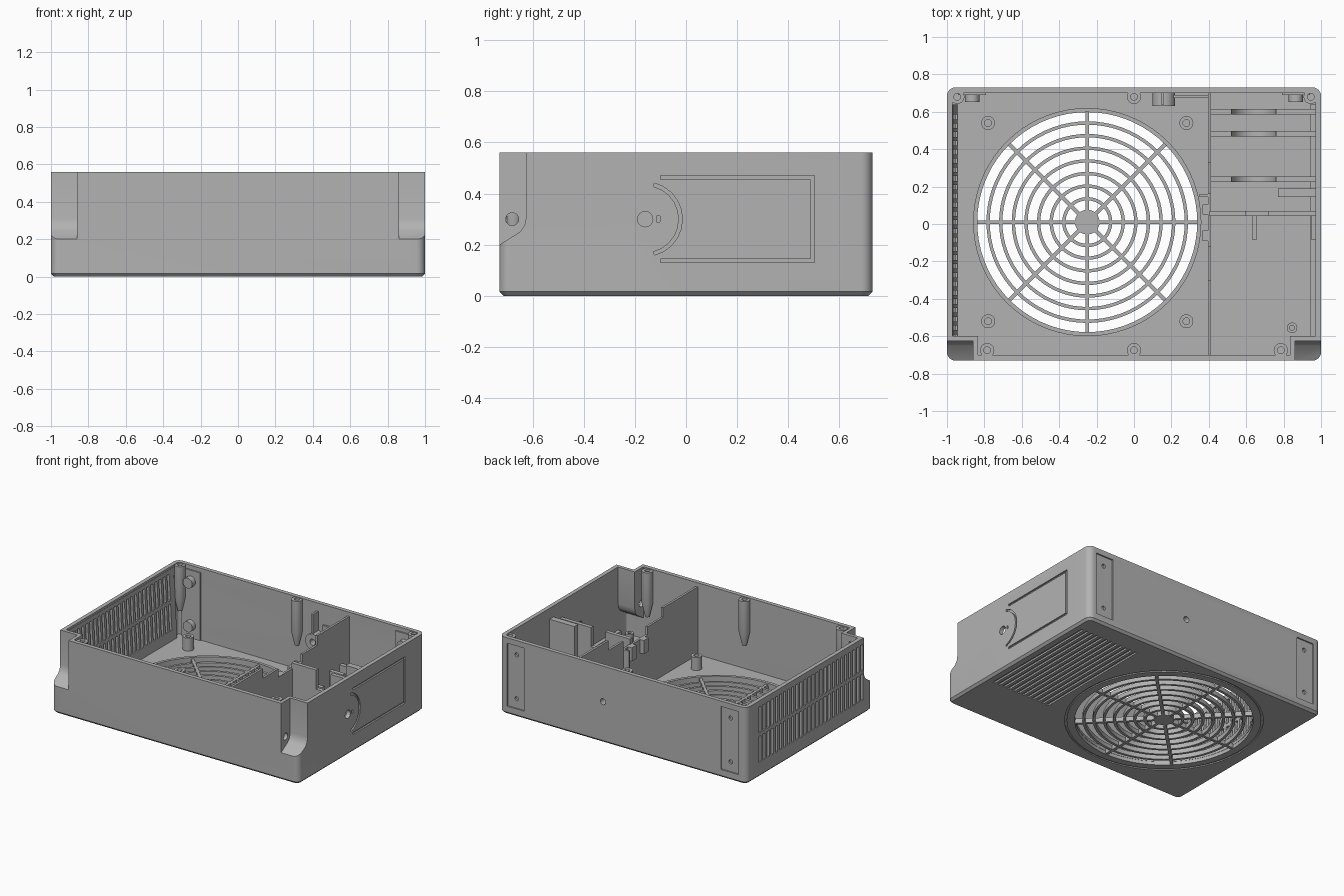
import bpy, bmesh
from math import sin, cos, pi
from mathutils import Matrix, Vector

if "Cube" in bpy.data.objects:
    bpy.data.objects.remove(bpy.data.objects["Cube"], do_unlink=True)

grey = bpy.data.materials.new("plain_grey")
grey.use_nodes = True
grey.diffuse_color = (0.45, 0.45, 0.45, 1)
grey.node_tree.nodes["Principled BSDF"].inputs["Base Color"].default_value = (0.45, 0.45, 0.45, 1)

TOP, FLOOR, WALL = 0.56, 0.035, 0.03
FX, FY = -0.25, 0.01
parts = []


def finish(name, bm, keep=True):
    bmesh.ops.recalc_face_normals(bm, faces=bm.faces)
    me = bpy.data.meshes.new(name)
    bm.to_mesh(me)
    bm.free()
    me.materials.append(grey)
    ob = bpy.data.objects.new(name, me)
    bpy.context.collection.objects.link(ob)
    if keep:
        parts.append(ob)
    return ob


def prism(name, pts, axis, lo, hi, keep=True):
    """Extrude a 2D outline along one axis."""
    bm = bmesh.new()
    place = {"x": lambda a, b, t: (t, a, b), "y": lambda a, b, t: (a, t, b),
             "z": lambda a, b, t: (a, b, t)}[axis]
    ends = [[bm.verts.new(place(a, b, t)) for a, b in pts] for t in (lo, hi)]
    for ring in ends:
        bm.faces.new(ring)
    for i in range(len(pts)):
        j = (i + 1) % len(pts)
        bm.faces.new((ends[0][i], ends[0][j], ends[1][j], ends[1][i]))
    return finish(name, bm, keep)


def box(name, x0, x1, y0, y1, z0, z1, keep=True):
    return prism(name, [(x0, y0), (x1, y0), (x1, y1), (x0, y1)], "z", z0, z1, keep)


def lathe(name, pts, loc, axis="z", closed=False, segs=32, keep=True):
    """Turn an (r, height) profile about an axis; r = 0 ends make caps."""
    bm = bmesh.new()
    loops = [[bm.verts.new((r * cos(2 * pi * k / segs), r * sin(2 * pi * k / segs), h))
              for k in range(segs)] if r else [bm.verts.new((0, 0, h))] for r, h in pts]
    pairs = list(zip(loops, loops[1:])) + ([(loops[-1], loops[0])] if closed else [])
    for a, b in pairs:
        for k in range(segs):
            n = (k + 1) % segs
            quad = [a[k % len(a)], a[n % len(a)], b[n % len(b)], b[k % len(b)]]
            bm.faces.new(list(dict.fromkeys(quad)))
    turn = {"z": Matrix(), "x": Matrix.Rotation(pi / 2, 4, "Y"), "y": Matrix.Rotation(-pi / 2, 4, "X")}[axis]
    bmesh.ops.transform(bm, matrix=Matrix.Translation(loc) @ turn, verts=bm.verts)
    return finish(name, bm, keep)


def rod(name, r, lo, hi, loc, axis="z", segs=32, keep=True):
    return lathe(name, [(0, lo), (r, lo), (r, hi), (0, hi)], loc, axis, segs=segs, keep=keep)


def ring(name, r0, r1, lo, hi, loc, segs=72, keep=True):
    return lathe(name, [(r0, lo), (r1, lo), (r1, hi), (r0, hi)], loc, "z", True, segs, keep)


def cut(target, cutters):
    """Subtract cutters, which are merged into one mesh and then deleted."""
    bm = bmesh.new()
    for c in cutters:
        bm.from_mesh(c.data)
        bpy.data.objects.remove(c, do_unlink=True)
    tool = finish("cutter", bm, False)
    tool.hide_render = True
    mod = target.modifiers.new("cut", "BOOLEAN")
    mod.operation, mod.solver, mod.object = "DIFFERENCE", "EXACT", tool
    bpy.context.view_layer.update()
    me = bpy.data.meshes.new_from_object(target.evaluated_get(bpy.context.evaluated_depsgraph_get()))
    target.modifiers.clear()
    target.data = me
    bpy.data.objects.remove(tool, do_unlink=True)


def rounded(hx, hy, r, n=6):
    return [(sx * (hx - r) + r * cos(a), sy * (hy - r) + r * sin(a))
            for q, (sx, sy) in enumerate([(1, 1), (-1, 1), (-1, -1), (1, -1)])
            for a in [pi / 2 * (q + k / n) for k in range(n + 1)]]


# Outer tray with a chamfered bottom edge
bm = bmesh.new()
levels = [(0.016, 0), (0, 0.016), (0, TOP)]
loops = [[bm.verts.new((x, y, z)) for x, y in rounded(1 - d, 0.73 - d, 0.045 - d)] for d, z in levels]
bm.faces.new(loops[0])
bm.faces.new(loops[-1])
for a, b in zip(loops, loops[1:]):
    for i in range(len(a)):
        j = (i + 1) % len(a)
        bm.faces.new((a[i], a[j], b[j], b[i]))
tray = finish("tray_shell", bm)

# Cavity, kept clear of the stepped front corners
cavity = prism("cavity", rounded(1 - WALL, 0.73 - WALL, 0.02), "z", FLOOR, 0.7, False)


def notch(side, inner, grow):
    pts = [(-0.9, 0.10), (-0.73, 0.20), (-0.65, 0.25), (-0.632, 0.275), (-0.625, 0.31),
           (-0.625, 0.8), (-0.9, 0.8)]
    pts = [(y + grow, z - grow * 0.7) if z < 0.8 else (y + grow * (y > -0.8), z) for y, z in pts]
    return prism("notch", pts, "x", *sorted((side * inner, side * 1.1)), False)


cut(cavity, [notch(s, 0.835, 0.025) for s in (-1, 1)])
cut(tray, [cavity])
cut(tray, [notch(s, 0.86, 0) for s in (-1, 1)])

# Openings: fan, outer ring groove, notch screws, back screws, side dial
cuts = [rod("c", 0.59, -0.1, 0.2, (FX, FY, 0), segs=72, keep=False),
        ring("c", 0.643, 0.657, -0.1, 0.008, (FX, FY, 0), keep=False),
        rod("c", 0.03, -0.1, 0.1, (1, -0.16, 0.3), "x", keep=False),
        box("c", 0.9, 1.1, -0.116, -0.102, 0.288, 0.312, False),
        rod("c", 0.022, -0.15, 0.1, (0.16, 0.73, 0.3), "y", keep=False)]
for s in (-1, 1):
    cuts.append(rod("c", 0.025, -0.04, 0.04, (s * 0.85, -0.68, 0.3), "x", keep=False))
    cuts.append(box("c", s * 0.865 - 0.072, s * 0.865 + 0.072, 0.72, 0.8, 0.06, 0.52, False))
cut(tray, cuts)
cut(tray, [rod("c", 0.015, -0.1, 0.1, (s * 0.865, 0.73, z), "y", 20, False)
           for s in (-1, 1) for z in (0.13, 0.45)])

# Shallow grooves: side label frame with dial arc, and lines under the base
arc = [(-0.16 + r * cos(a), 0.3 + r * sin(a)) for r, sgn in ((0.132, 1), (0.146, -1))
       for a in [sgn * pi * 0.42 * (k / 10 - 1) for k in range(0, 21, 2)]]
G = 0.988
cut(tray, [prism("c", arc, "x", G, 1.1, False),
           prism("c", [(-0.1, 0.455), (0.488, 0.455), (0.488, 0.145), (-0.1, 0.145), (-0.1, 0.13),
                       (0.503, 0.13), (0.503, 0.47), (-0.1, 0.47)], "x", G, 1.1, False)])
cut(tray, [box("c", 0.46 + 0.042 * i, 0.48 + 0.042 * i, -0.33, 0.58, -0.1, 0.012, False)
           for i in range(12)])

# Vent wall with two rows of slots and a sloped inner lining
lining = prism("vent_lining", [(-0.972, FLOOR - 0.005), (-0.94, FLOOR - 0.005), (-0.968, 0.545),
                               (-0.972, 0.545)], "y", -0.6, 0.64)
for ob in (tray, lining):
    cut(ob, [box("c", -1.1, -0.9, -0.615 + 0.047 * i, -0.59 + 0.047 * i, z, z + 0.19, False)
             for i in range(26) for z in (0.11, 0.325)])

# Fan guard
ring("fan_rim", 0.588, 0.61, FLOOR - 0.01, FLOOR + 0.012, (FX, FY, 0))
for i in range(7):
    r = 0.125 + 0.0675 * i
    ring("guard_ring", r - 0.009, r + 0.009, 0.004, FLOOR, (FX, FY, 0))
rod("guard_hub", 0.066, 0.002, FLOOR + 0.002, (FX, FY, 0))
for i in range(4):
    spoke = box("guard_spoke", -0.595, 0.595, -0.01, 0.01, 0.003, FLOOR + 0.001)
    spoke.data.transform(Matrix.Translation((FX, FY, 0)) @ Matrix.Rotation(i * pi / 4, 4, "Z"))


def standoff(name, x, y, r, hole, z0, z1, taper):
    lathe(name, [(0, z0), (r * 0.4 if taper else r, z0), (r, z0 + taper), (r, z1), (hole, z1),
                 (hole, z1 - 0.06), (0, z1 - 0.06)], (x, y, 0))


# Fan mounts and lid screw posts
for x in (-0.78, 0.28):
    for y in (-0.52, 0.54):
        standoff("fan_mount", x, y, 0.037, 0.018, FLOOR - 0.005, 0.13, 0)
standoff("small_mount", 0.845, -0.555, 0.028, 0.013, FLOOR - 0.005, 0.13, 0)
for x, y in [(-0.945, 0.68), (0, 0.68), (0.945, 0.68), (-0.785, -0.675), (0, -0.675), (0.785, -0.675)]:
    standoff("lid_post", x, y, 0.038, 0.018, 0.22, 0.555, 0.1)
    wall_y = 0.705 if y > 0 else -0.705
    lo, hi = sorted((y + (0.025 if y > 0 else -0.025), wall_y))
    box("lid_post_web", x - 0.034, x + 0.034, lo, hi, 0.3, 0.553)

# Bosses behind the back wall
for s in (-1, 1):
    for z in (0.13, 0.45):
        rod("back_boss", 0.038, -0.05, 0, (s * 0.865, 0.702, z), "y")
    box("back_pad", s * 0.865 - 0.075, s * 0.865 + 0.075, 0.69, 0.705, FLOOR, 0.53)
lathe("cable_boss", [(0.022, -0.07), (0.06, -0.07), (0.06, 0), (0.022, 0)], (0.16, 0.702, 0.3), "y", True)
box("cable_boss_rib", 0.145, 0.16, 0.64, 0.705, 0.36, 0.5)
box("back_rib", 0.21, 0.4, 0.675, 0.69, FLOOR, 0.42)

# Divider with a stepped top edge and clips
prism("divider", [(-0.705, 0.03), (0.705, 0.03), (0.705, 0.53), (0.33, 0.53), (0.33, 0.46), (0.16, 0.46),
                  (0.16, 0.4), (-0.12, 0.4), (-0.12, 0.46), (-0.3, 0.46), (-0.3, 0.53), (-0.705, 0.53)],
      "x", 0.395, 0.411)
for y in (-0.09, 0.05):
    box("divider_clip", 0.365, 0.4, y, y + 0.055, 0.3, 0.4)
box("divider_clip_bar", 0.35, 0.4, 0.145, 0.16, FLOOR, 0.4)

# Side compartment: saddle ribs, partitions and a wall ledge
dip = [(0.64 + 0.12 * cos(pi * k / 12), 0.22 - 0.12 * sin(pi * k / 12)) for k in range(13)]
for y in (0.6, 0.482, 0.24):
    prism("saddle_rib", [(0.405, 0.03), (0.972, 0.03), (0.972, 0.22)] + dip + [(0.405, 0.22)],
          "y", y - 0.015, y + 0.015)
box("tall_partition", 0.77, 0.972, 0.145, 0.19, 0.03, 0.48)
prism("cross_partition", [(0.405, 0.03), (0.972, 0.03), (0.972, 0.44), (0.72, 0.44), (0.72, 0.3),
                          (0.6, 0.3), (0.6, 0.44), (0.405, 0.44)], "y", 0.042, 0.07)
for x in (0.645, 0.96):
    box("partition_foot", x - 0.011, x + 0.011, -0.085, 0.045, 0.03, 0.28)
box("wall_ledge", 0.942, 0.972, -0.6, 0.64, 0.03, 0.1)

# Smooth round surfaces, keep hard edges
bpy.ops.object.select_all(action="DESELECT")
for ob in parts:
    ob.select_set(True)
bpy.context.view_layer.objects.active = tray
bpy.ops.object.shade_smooth_by_angle(angle=pi / 6)
